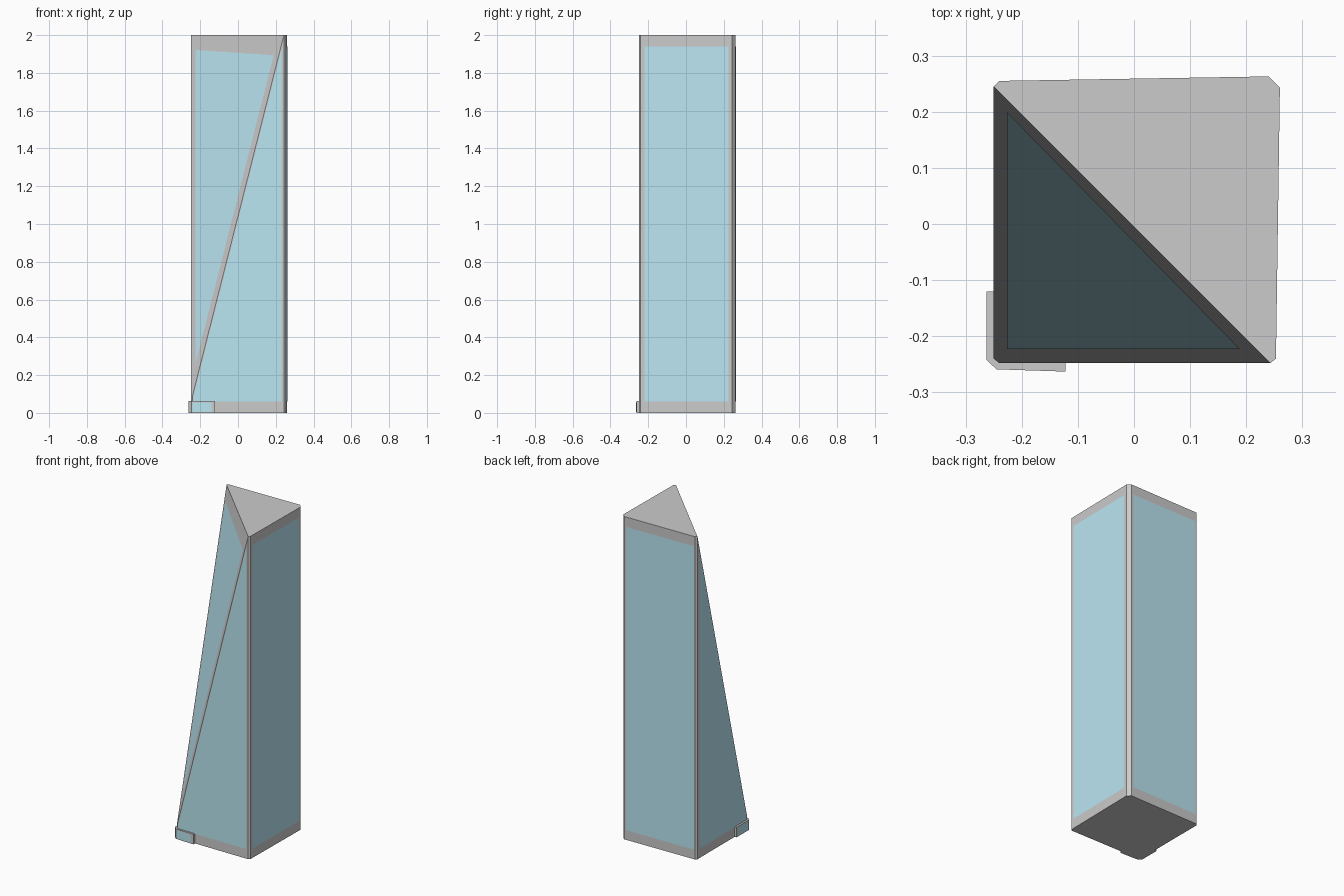
import bpy, bmesh
from mathutils import Vector

if "Cube" in bpy.data.objects:
    bpy.data.objects.remove(bpy.data.objects["Cube"])

glass = bpy.data.materials.new("glass_blue")
glass.diffuse_color = (0.5, 0.8, 0.9, 1)
glass.use_nodes = True
glass.node_tree.nodes["Principled BSDF"].inputs["Base Color"].default_value = glass.diffuse_color


def finish(name, bm, mat=None):
    me = bpy.data.meshes.new(name)
    bm.to_mesh(me)
    bm.free()
    ob = bpy.data.objects.new(name, me)
    bpy.context.collection.objects.link(ob)
    if mat:
        me.materials.append(mat)
    return ob


def prism(outline, height):
    bm = bmesh.new()
    base = bm.faces.new([bm.verts.new((x, y, 0)) for x, y in outline])
    ext = bmesh.ops.extrude_face_region(bm, geom=[base], use_keep_orig=True)
    top = [v for v in ext["geom"] if isinstance(v, bmesh.types.BMVert)]
    bmesh.ops.translate(bm, verts=top, vec=(0, 0, height))
    bmesh.ops.recalc_face_normals(bm, faces=bm.faces[:])
    return bm


def panel(name, pts):
    """Thin flush pane; points run counter-clockwise seen from outside."""
    pts = [Vector(p) for p in pts]
    n = (pts[1] - pts[0]).cross(pts[2] - pts[0]).normalized()
    bm = bmesh.new()
    bm.faces.new([bm.verts.new(p + n * 0.0015) for p in pts])
    finish(name, bm, glass)


def wall_panel(name, a, b, t0, t1, z0, z1):
    """Rectangular pane on the vertical wall from a to b (fractions t0..t1)."""
    a, b = Vector((*a, 0)), Vector((*b, 0))
    p, q = a.lerp(b, t0), a.lerp(b, t1)
    up = Vector((0, 0, 1))
    panel(name, [p + up * z0, q + up * z0, q + up * z1, p + up * z1])


# Tower shaft with chamfered corners, sliced by the sloping face
outline = [(-0.24, -0.248), (0.243, -0.248), (0.253, -0.24), (0.26, 0.243),
           (0.24, 0.263), (-0.24, 0.255), (-0.25, 0.245), (-0.25, -0.24)]
S0, S1, Z0, Z1 = -0.489, -0.005, 0.09, 2.0
slope = (Z1 - Z0) / (S1 - S0)


def slope_z(x, y):
    return Z0 + (x + y - S0) * slope


bm = prism(outline, 2)
cut = bmesh.ops.bisect_plane(bm, geom=bm.verts[:] + bm.edges[:] + bm.faces[:], dist=1e-5,
                             plane_co=(-0.25, 0.245, 2), plane_no=(-slope, -slope, 1),
                             clear_outer=True)
bmesh.ops.holes_fill(bm, edges=[e for e in bm.edges if e.is_boundary], sides=0)
bmesh.ops.recalc_face_normals(bm, faces=bm.faces[:])
finish("tower_shaft", bm)

# Rectangular panes on the two full walls
wall_panel("right_glass", outline[2], outline[3], 0.04, 0.965, 0.06, 1.94)
wall_panel("back_glass", outline[4], outline[5], 0.03, 0.985, 0.06, 1.94)

# Triangular panes on the two cut walls, one the diagonal mirror of the other
tri = [(-0.235, 0.06), (0.229, 0.06), (0.229, 1.92), (-0.235, 0.09)]
panel("front_glass", [(u, -0.248, z) for u, z in tri])
panel("left_glass", [(-0.25, u, z) for u, z in reversed(tri)])

# Sloping pane
panel("slope_glass", [(x, y, slope_z(x, y)) for x, y in
                      [(-0.225, -0.222), (0.19, -0.222), (-0.225, 0.2)]])

# Corner entrance block with its panes
block = [(-0.263, -0.12), (-0.263, -0.242), (-0.245, -0.259), (-0.122, -0.263),
         (-0.122, -0.24), (-0.235, -0.235), (-0.24, -0.12)]
finish("corner_entrance", prism(block, 0.062))
wall_panel("entrance_front_glass", block[2], block[3], 0.03, 0.85, 0.006, 0.056)
wall_panel("entrance_left_glass", block[0], block[1], 0.15, 0.97, 0.006, 0.056)
